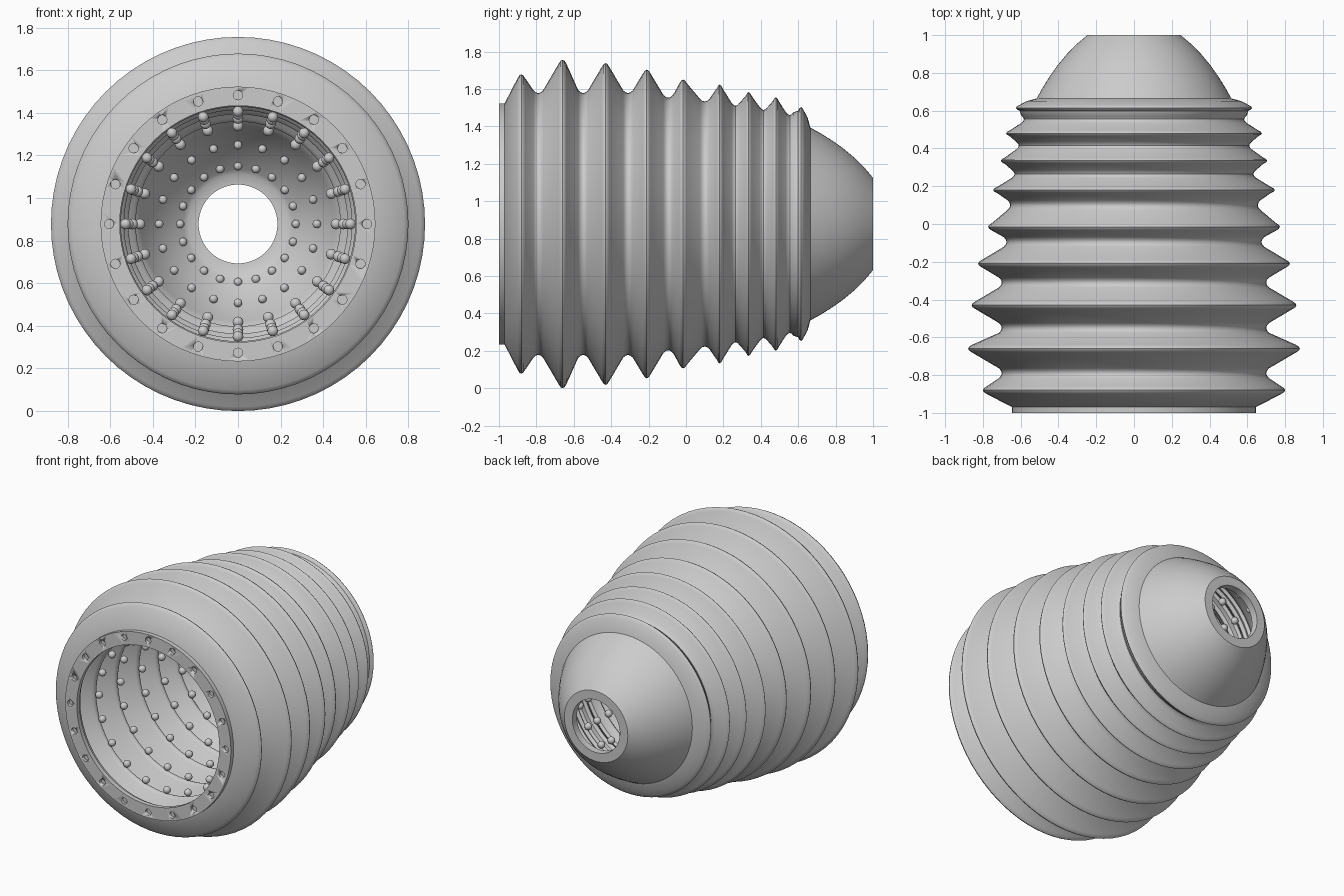
import bpy, bmesh, math
from mathutils import Vector, Matrix

if "Cube" in bpy.data.objects:
    bpy.data.objects.remove(bpy.data.objects["Cube"], do_unlink=True)

AXIS_Z = 0.878
SEGMENTS = 72
COUNT = 20

grey = bpy.data.materials.new("matte grey")
grey.use_nodes = True
colour = (0.6, 0.6, 0.6, 1)
grey.diffuse_color = colour
grey.node_tree.nodes["Principled BSDF"].inputs["Base Color"].default_value = colour


def finish(name, bm, angle=35):
    bmesh.ops.recalc_face_normals(bm, faces=bm.faces)
    mesh = bpy.data.meshes.new(name)
    bm.to_mesh(mesh)
    bm.free()
    mesh.materials.append(grey)
    obj = bpy.data.objects.new(name, mesh)
    bpy.context.collection.objects.link(obj)
    bpy.ops.object.select_all(action="DESELECT")
    obj.select_set(True)
    bpy.context.view_layer.objects.active = obj
    bpy.ops.object.shade_smooth_by_angle(angle=math.radians(angle))
    return obj


def ring_point(y, r, a):
    return Vector((r * math.sin(a), y, AXIS_Z + r * math.cos(a)))


def revolve(name, profile):
    """Spin a closed (y, radius) profile around the long axis."""
    bm = bmesh.new()
    rings = [[bm.verts.new(ring_point(y, r, math.tau * i / SEGMENTS))
              for i in range(SEGMENTS)] for y, r in profile]
    for a, b in zip(rings, rings[1:] + rings[:1]):
        for i in range(SEGMENTS):
            j = (i + 1) % SEGMENTS
            bm.faces.new((a[i], a[j], b[j], b[i]))
    return finish(name, bm)


def fold(y, r, half_width, drop):
    """Rounded crest (positive drop) or trough (negative drop)."""
    return [(y + half_width * t, r - drop * t * t) for t in (-1, -0.5, 0, 0.5, 1)]


# Bellows crests and troughs as (y, radius)
crests = [(-0.88, 0.80), (-0.66, 0.878), (-0.43, 0.86), (-0.21, 0.825), (-0.015, 0.772),
          (0.18, 0.745), (0.335, 0.705), (0.48, 0.677), (0.615, 0.625)]
troughs = [(-0.79, 0.70), (-0.55, 0.70), (-0.31, 0.70), (-0.095, 0.675),
           (0.10, 0.655), (0.265, 0.632), (0.415, 0.61), (0.555, 0.583)]
ridge_radii = [0.555, 0.555, 0.555, 0.555, 0.55, 0.535, 0.515, 0.48]

outer = [(-0.97, 0.645)]
inner = [(-0.97, 0.56), (-0.94, 0.57)]
for k, (y, r) in enumerate(crests):
    tip = 0.02 if k < 5 else 0.016
    outer += fold(y, r, tip, 0.02)
    inner += fold(y, r - 0.13, tip, 0.015)
    if k < len(troughs):
        ty, tr = troughs[k]
        outer += fold(ty, tr, tip * 1.3, -0.015)
        inner += fold(ty, ridge_radii[k], tip * 1.2, -0.015)

# Rounded nose, outside and inside
outer += [(0.65, 0.57), (0.665, 0.515), (0.72, 0.485), (0.78, 0.447), (0.84, 0.405),
          (0.90, 0.355), (0.95, 0.306), (1.0, 0.247)]
inner += [(0.68, 0.455), (0.75, 0.415), (0.82, 0.365), (0.88, 0.31), (0.93, 0.255),
          (0.945, 0.235), (0.95, 0.185), (1.0, 0.185)]
revolve("bellows_shell", outer + inner[::-1])

# Front flange with a circle of blind holes
flange = revolve("front_flange", [(-1, 0.555), (-1, 0.645), (-0.969, 0.645), (-0.969, 0.555)])
bm = bmesh.new()
for i in range(COUNT):
    p = ring_point(-1, 0.605, math.tau * i / COUNT)
    bmesh.ops.create_cone(bm, cap_ends=True, segments=16, radius1=0.022, radius2=0.022, depth=0.04,
                          matrix=Matrix.Translation(p) @ Matrix.Rotation(math.pi / 2, 4, "X"))
cutter = finish("hole_cutter", bm)
cutter.hide_render = True
cut = flange.modifiers.new("holes", "BOOLEAN")
cut.object = cutter
cut.solver = "EXACT"
bpy.context.view_layer.objects.active = flange
bpy.ops.object.modifier_apply(modifier=cut.name)
bpy.data.objects.remove(cutter, do_unlink=True)

# Rings of small round studs on the inner ridges and nose
stud_rings = [(y, min(0.528, r - 0.02), 0.025) for (y, _), r in zip(troughs, ridge_radii)]
stud_rings += [(0.79, 0.37, 0.02), (0.91, 0.272, 0.02)]
bm = bmesh.new()
for y, r, size in stud_rings:
    for i in range(COUNT):
        p = ring_point(y, r, math.tau * i / COUNT)
        bmesh.ops.create_uvsphere(bm, u_segments=12, v_segments=8, radius=size,
                                  matrix=Matrix.Translation(p))
finish("inner_studs", bm, 60)
